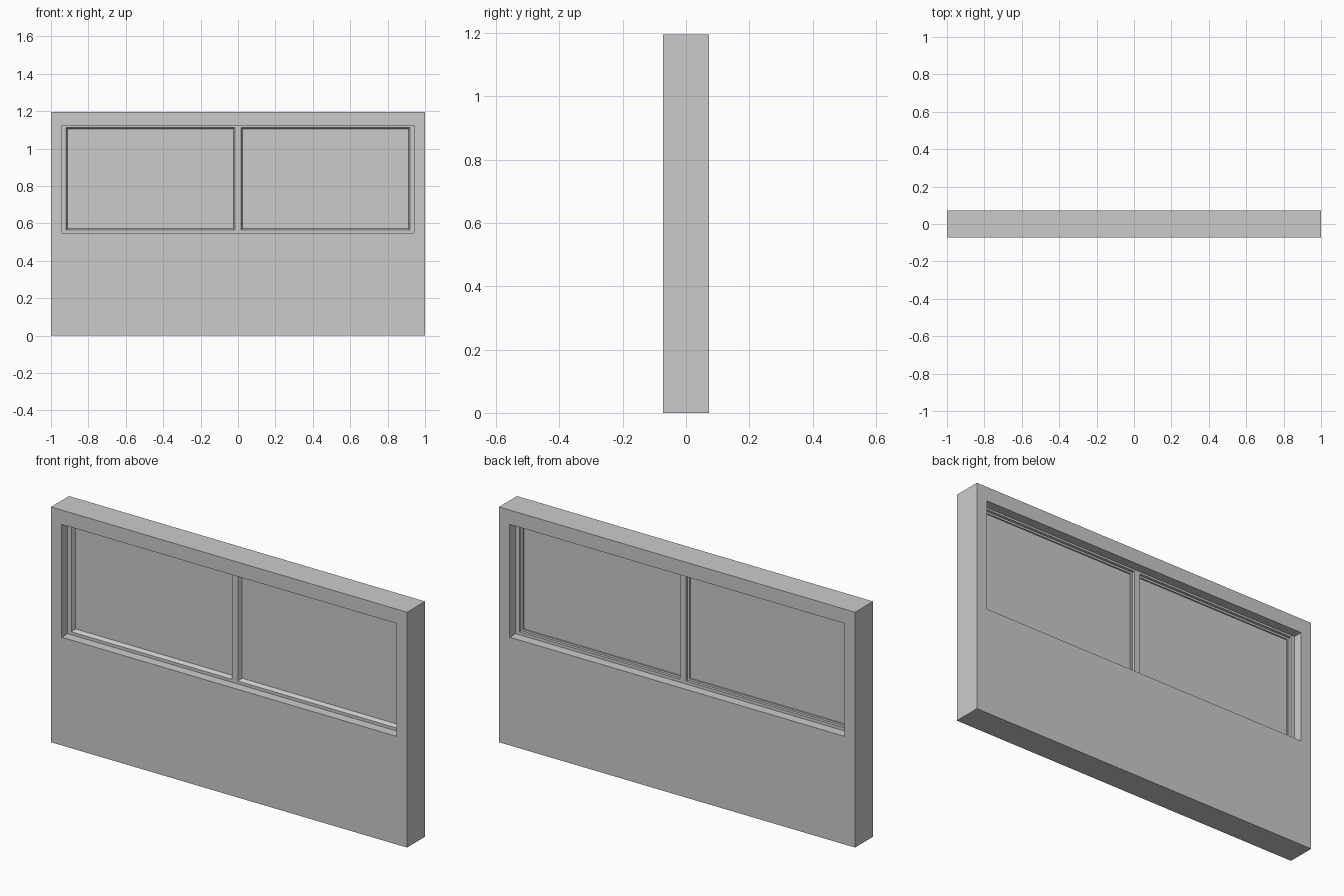
import bpy, bmesh

if "Cube" in bpy.data.objects:
    bpy.data.objects.remove(bpy.data.objects["Cube"])

WALL = (-1.0, 1.0, 0.0, 1.195)       # x0, x1, z0, z1
OPENING = (-0.94, 0.94, 0.549, 1.122)
HALF = (0.0, 0.94, 0.549, 1.122)     # right half of the window
SIGHT = (0.0165, 0.919, 0.564, 1.112)  # inner edge of frame face
DEPTH = 0.072
FACE = 0.024


def inset(r, d):
    return (r[0] + d, r[1] - d, r[2] + d, r[3] - d)


def loft(name, rings, closed=False):
    """Join successive rectangles (rect, y) running front to back."""
    bm = bmesh.new()
    loops = []
    for (x0, x1, z0, z1), y in rings:
        pts = ((x0, z0), (x1, z0), (x1, z1), (x0, z1))
        loops.append([bm.verts.new((x, y, z)) for x, z in pts])
    if closed:
        loops.append(loops[0])
    for a, b in zip(loops, loops[1:]):
        for i in range(4):
            j = (i + 1) % 4
            bm.faces.new((a[i], a[j], b[j], b[i]))
    if not closed and name.endswith("panes"):
        bm.faces.new(loops[0])
        bm.faces.new(loops[-1][::-1])
    me = bpy.data.meshes.new(name)
    bm.to_mesh(me)
    bm.free()
    ob = bpy.data.objects.new(name, me)
    bpy.context.collection.objects.link(ob)
    return ob


def mirror_x(ob):
    mod = ob.modifiers.new("Mirror", 'MIRROR')
    mod.use_axis[0] = True


# Wall panel with the window opening through it
loft("wall_panel", [(WALL, -DEPTH), (OPENING, -DEPTH),
                    (OPENING, DEPTH), (WALL, DEPTH)], closed=True)

# Window frame: splayed front edge, stepped glazing bead at the back
bead = inset(SIGHT, 0.010)
frame = loft("window_frame", [(HALF, -FACE), (SIGHT, -FACE), (bead, 0.0),
                              (bead, 0.010), (SIGHT, 0.010),
                              (SIGHT, FACE), (HALF, FACE)])
mirror_x(frame)

# Glass, tucked slightly into the frame
glass = inset(SIGHT, 0.008)
mirror_x(loft("window_panes", [(glass, -0.003), (glass, 0.003)]))
